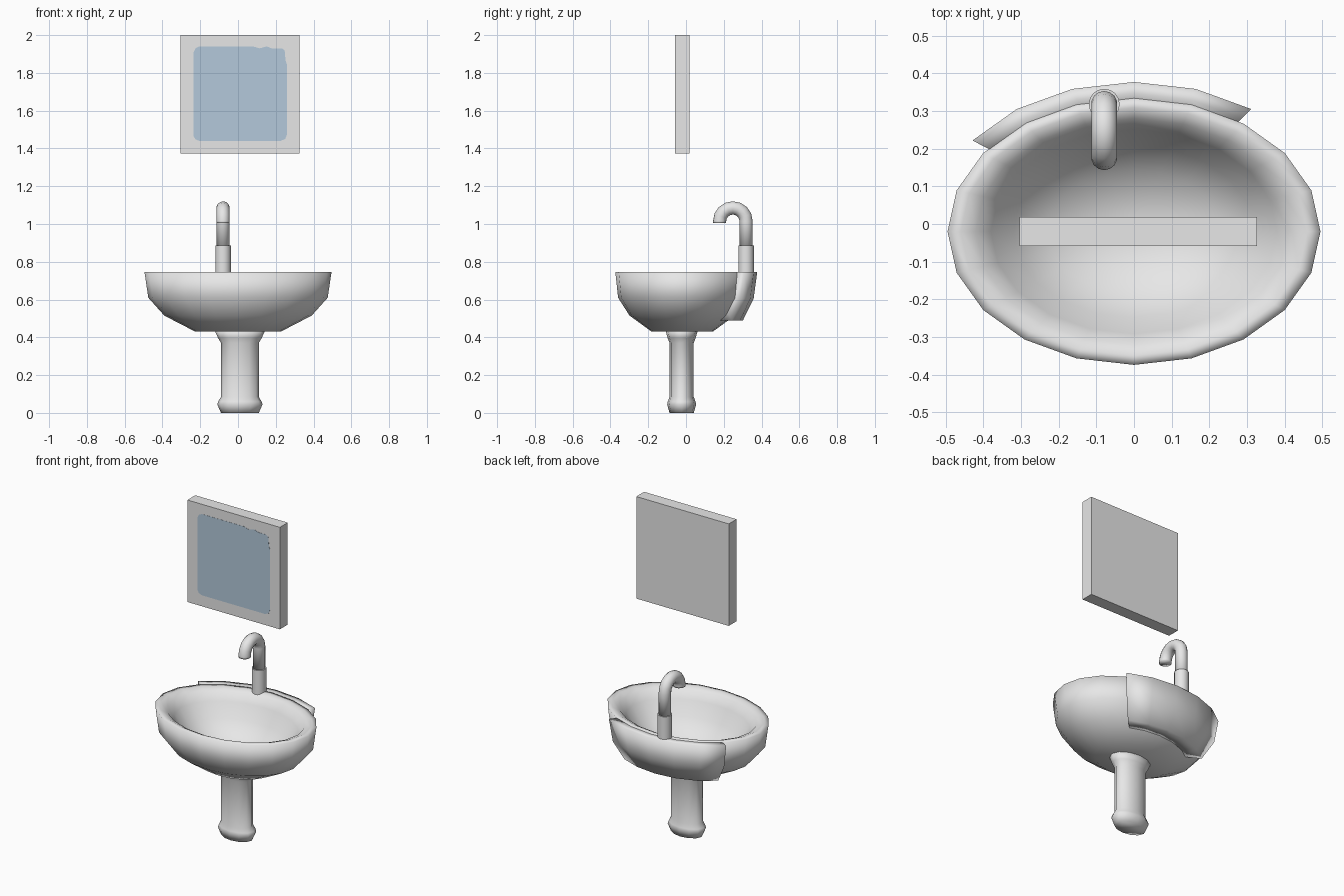
import bpy, bmesh, math
from mathutils import Vector

default = bpy.data.objects.get("Cube")
if default:
    bpy.data.objects.remove(default, do_unlink=True)


def material(name, color):
    m = bpy.data.materials.new(name)
    m.use_nodes = True
    m.diffuse_color = color
    m.node_tree.nodes["Principled BSDF"].inputs["Base Color"].default_value = color
    return m


WHITE = material("white ceramic", (0.8, 0.8, 0.8, 1))
BLUE = material("mirror blue", (0.456, 0.584, 0.708, 1))


def finish(name, bm, mat, angle=None):
    bmesh.ops.recalc_face_normals(bm, faces=bm.faces)
    mesh = bpy.data.meshes.new(name)
    bm.to_mesh(mesh)
    bm.free()
    mesh.materials.append(mat)
    ob = bpy.data.objects.new(name, mesh)
    bpy.context.collection.objects.link(ob)
    if angle:
        bpy.ops.object.select_all(action="DESELECT")
        ob.select_set(True)
        bpy.context.view_layer.objects.active = ob
        bpy.ops.object.shade_smooth_by_angle(angle=math.radians(angle))
    return ob


def loft(name, rings, angle):
    """Skin a row of equal closed rings and cap both ends."""
    bm = bmesh.new()
    rows = [[bm.verts.new(p) for p in ring] for ring in rings]
    n = len(rows[0])
    for a, b in zip(rows, rows[1:]):
        for i in range(n):
            j = (i + 1) % n
            bm.faces.new((a[i], a[j], b[j], b[i]))
    bm.faces.new(rows[0])
    bm.faces.new(rows[-1])
    return finish(name, bm, WHITE, angle)


def ellipse(cx, cy, z, rx, ry, n):
    return [(cx + rx * math.cos(math.tau * i / n),
             cy + ry * math.sin(math.tau * i / n), z) for i in range(n)]


CY = -0.02

# Basin: outer shell, rolled rim and rounded hollow in one skin
basin = [(0.23, 0.432), (0.39, 0.515), (0.475, 0.61), (0.495, 0.745),
         (0.46, 0.747), (0.42, 0.732), (0.38, 0.685), (0.32, 0.6),
         (0.23, 0.53), (0.12, 0.49), (0.04, 0.48)]
loft("basin", [ellipse(0, CY, z, r, r * 0.715, 20) for r, z in basin], 130)

# Raised back ledge wrapped round part of the basin
ledge = [(0.83, 0.74), (0.92, 0.747), (1, 0.745), (0.95, 0.605),
         (0.8, 0.49), (0.57, 0.49), (0.68, 0.55), (0.78, 0.65)]
rings = []
for step in range(3, 9):
    t = math.radians(18 * step)
    rings.append([(0.53 * f * math.cos(t), 0.377 * f * math.sin(t), z)
                  for f, z in ledge])
loft("back_ledge", rings, 130)

# Pedestal with flared top and rounded foot
column = [(0.1, 0), (0.12, 0.045), (0.115, 0.06), (0.1, 0.085),
          (0.1, 0.37), (0.115, 0.395), (0.135, 0.44)]
loft("pedestal", [ellipse(0.01, CY - 0.003, z, r, r * 0.64, 12)
                  for r, z in column], 130)

# Tap base
TX, TY = -0.079, 0.318
loft("tap_base", [ellipse(TX, TY, z, 0.041, 0.041, 16)
                  for z in (0.735, 0.885)], 40)

# Tap spout: a round section swept up and over a half circle
R, PIPE, TOP = 0.07, 0.035, 1.015
path = [(0, 0.87, 0)]
path += [(R * (math.cos(a) - 1), TOP + R * math.sin(a), a)
         for a in (math.pi * i / 8 for i in range(9))]
path.append((-2 * R, TOP - 0.01, math.pi))
spout = []
for y, z, a in path:
    out = Vector((0, math.cos(a), math.sin(a)))
    side = Vector((1, 0, 0))
    centre = Vector((TX, TY + y, z))
    spout.append([centre + PIPE * (out * math.cos(u) + side * math.sin(u))
                  for u in (math.tau * k / 14 for k in range(14))])
loft("tap_spout", spout, 100)

# Mirror frame slab
bm = bmesh.new()
bmesh.ops.create_cube(bm, size=1)
bmesh.ops.scale(bm, vec=(0.63, 0.076, 0.628), verts=bm.verts)
bmesh.ops.translate(bm, vec=(0.011, -0.02, 1.686), verts=bm.verts)
finish("mirror_frame", bm, WHITE)

# Mirror glass: thin plate with softened, slightly uneven corners
outline = [(-0.235, 1.465), (-0.225, 1.448), (-0.205, 1.44), (0.225, 1.44),
           (0.25, 1.45), (0.26, 1.475), (0.26, 1.84), (0.252, 1.865),
           (0.247, 1.92), (0.232, 1.93), (0.18, 1.93), (0.15, 1.94),
           (0.115, 1.93), (0.08, 1.94), (-0.205, 1.94), (-0.225, 1.93),
           (-0.235, 1.91)]
bm = bmesh.new()
face = bm.faces.new([bm.verts.new((x, -0.059, z)) for x, z in outline])
grown = bmesh.ops.extrude_face_region(bm, geom=[face])
bmesh.ops.translate(bm, vec=(0, 0.004, 0),
                    verts=[v for v in grown["geom"]
                           if isinstance(v, bmesh.types.BMVert)])
finish("mirror_glass", bm, BLUE)
